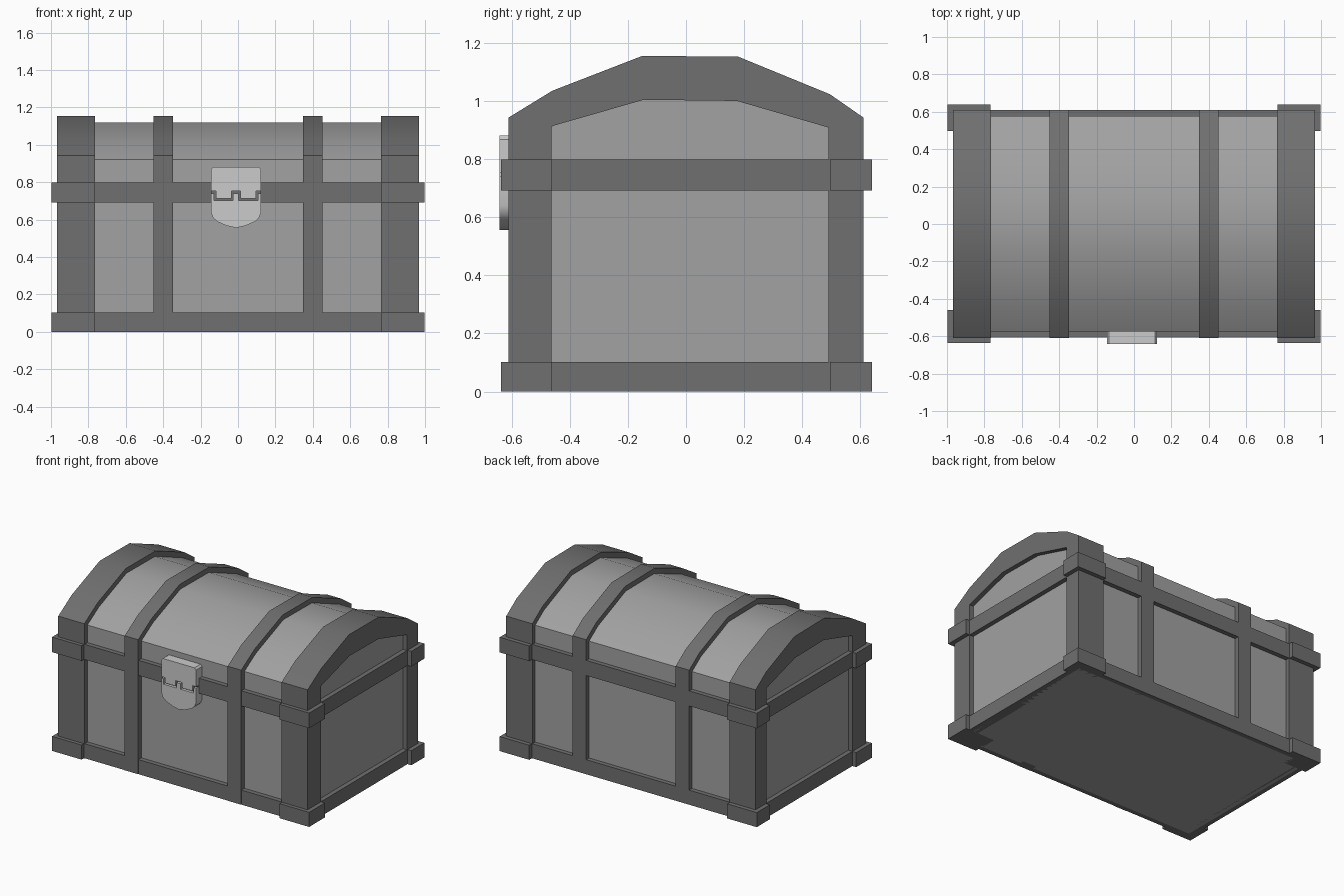
import bpy, bmesh
from math import radians

if "Cube" in bpy.data.objects:
    bpy.data.objects.remove(bpy.data.objects["Cube"])


def material(name, v):
    m = bpy.data.materials.new(name)
    m.diffuse_color = (v, v, v, 1)
    m.use_nodes = True
    m.node_tree.nodes["Principled BSDF"].inputs["Base Color"].default_value = m.diffuse_color
    return m


DARK = material("dark_trim", 0.16)
MID = material("panel_grey", 0.36)
LIGHT = material("lock_grey", 0.55)


def finish(name, bm, mat):
    bmesh.ops.recalc_face_normals(bm, faces=bm.faces)
    me = bpy.data.meshes.new(name)
    bm.to_mesh(me)
    bm.free()
    me.shade_smooth()
    me.set_sharp_from_angle(angle=radians(30))
    me.materials.append(mat)
    ob = bpy.data.objects.new(name, me)
    bpy.context.collection.objects.link(ob)
    return ob


def extrude(name, faces, vec, mat):
    """Extrude a strip of connected flat faces (lists of 3D points)."""
    bm = bmesh.new()
    for f in faces:
        bm.faces.new([bm.verts.new(p) for p in f])
    bmesh.ops.remove_doubles(bm, verts=bm.verts, dist=1e-5)
    geo = bmesh.ops.extrude_face_region(bm, geom=bm.faces[:], use_keep_orig=True)
    moved = [v for v in geo["geom"] if isinstance(v, bmesh.types.BMVert)]
    bmesh.ops.translate(bm, verts=moved, vec=vec)
    return finish(name, bm, mat)


def box(name, x0, x1, y0, y1, z0, z1, mat=DARK):
    return extrude(name, [[(x0, y0, z0), (x1, y0, z0), (x1, y1, z0), (x0, y1, z0)]],
                   (0, 0, z1 - z0), mat)


def arch(name, x0, x1, outer, inner):
    """Arched band between two matching open profiles in the YZ plane."""
    quads = [[(x0, *outer[i]), (x0, *outer[i + 1]), (x0, *inner[i + 1]), (x0, *inner[i])]
             for i in range(len(outer) - 1)]
    return extrude(name, quads, (x1 - x0, 0, 0), DARK)


# Cross-sections of the chest, as (y, z)
OUTER = [(-.61, 0), (-.61, .943), (-.46, 1.035), (-.15, 1.155),
         (.18, 1.152), (.495, 1.023), (.61, .943), (.61, 0)]
BODY = [(-.575, 0), (-.575, .921), (-.448, .999), (-.143, 1.119),
        (.173, 1.116), (.481, .989), (.578, .921), (.578, 0)]
OPENING = [(-.462, 0), (-.462, .912), (-.455, .915), (-.145, 1.004),
           (.175, 1.0), (.485, .91), (.491, .907), (.491, 0)]
CORE = [(y * .95, z * .97) for y, z in BODY]

# Recessed panels: one solid body with a vaulted lid
W = .967
extrude("chest_body", [[(-.935, y, z) for y, z in BODY]], (1.87, 0, 0), MID)

for s, side in ((-1, "left"), (1, "right")):
    # Arched end frame and inner strap
    arch(f"{side}_end_frame", s * .765, s * W, OUTER, OPENING)
    arch(f"{side}_strap", s * .347, s * .452, OUTER, CORE)
    for z0, z1, level in ((0, .102, "base"), (.692, .798, "belt")):
        # End rails and corner caps
        box(f"{side}_{level}_rail", s * .90, s * W, -.47, .495, z0, z1)
        for y0, y1, face in ((-.636, -.461, "front"), (.496, .64, "back")):
            box(f"{side}_{face}_{level}_cap", s * .768, s * .997, y0, y1, z0, z1)

# Long rails on front and back
for y0, y1, face in ((-.608, -.54, "front"), (.54, .61, "back")):
    box(f"{face}_base_rail", -.77, .77, y0, y1, 0, .102)
    box(f"{face}_belt_rail", -.77, .77, y0, y1, .692, .798)

# Lock: two shield plates meeting along a notched seam
SEAM = [(-.145, .752), (-.118, .752), (-.118, .714), (-.036, .714), (-.036, .752),
        (.014, .752), (.014, .714), (.096, .714), (.096, .752), (.124, .752)]
HASP = [(.124, .868), (.112, .881), (-.133, .881), (-.145, .868)]
SHIELD = [(.124, .64), (.113, .611), (.09, .589), (.04, .567), (-.01, .556),
          (-.06, .567), (-.111, .589), (-.134, .611), (-.145, .64)]
LOWER = [(x + dx, z - .012) for (x, z), dx in zip(
    SEAM, (0, -.010, -.010, .010, .010, -.010, -.010, .010, .010, 0))]
for name, pts in (("lock_hasp", SEAM + HASP), ("lock_shield", LOWER + SHIELD)):
    extrude(name, [[(x, -.642, z) for x, z in pts]], (0, .08, 0), LIGHT)
box("lock_backing", -.143, .122, -.622, -.57, .66, .80)
